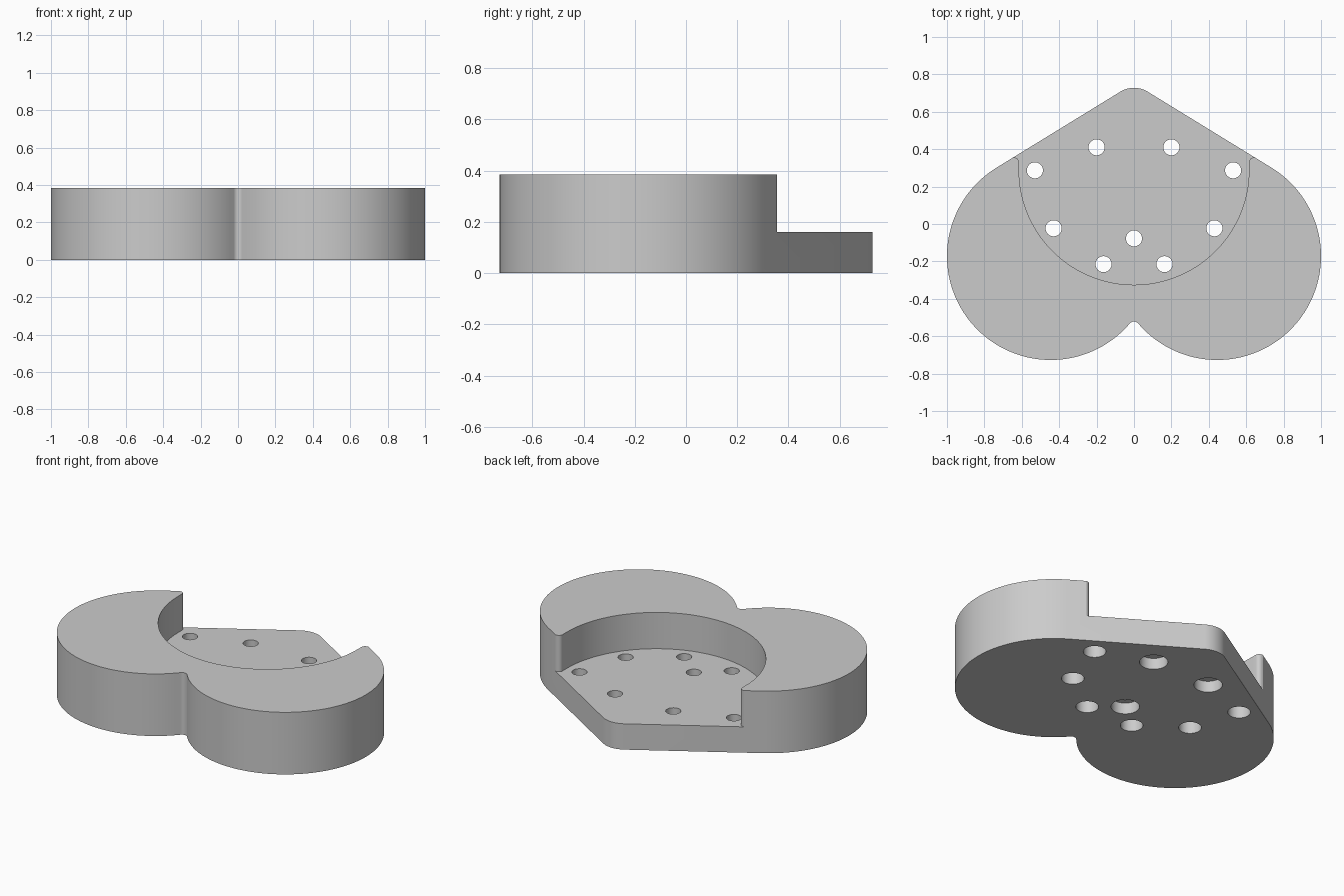
import bpy, bmesh, math
from math import pi, sin, cos, atan2, acos, hypot

if "Cube" in bpy.data.objects:
    bpy.data.objects.remove(bpy.data.objects["Cube"])

HEIGHT, FLOOR = 0.385, 0.16
LOBE, LOBE_R = (0.445, -0.172), 0.555
TIP, TIP_R = (0, 0.588), 0.14
NOTCH_R = 0.03


def arc(c, r, a0, a1, n):
    return [(c[0] + r * cos(a0 + (a1 - a0) * i / n),
             c[1] + r * sin(a0 + (a1 - a0) * i / n)) for i in range(n + 1)]


def mirrored(half):
    # close a right-hand half profile whose ends lie on x = 0
    return half + [(-x, y) for x, y in reversed(half) if x > 1e-5]


def prism(name, pts, z0, z1):
    bm = bmesh.new()
    low = [bm.verts.new((x, y, z0)) for x, y in pts]
    high = [bm.verts.new((x, y, z1)) for x, y in pts]
    bm.faces.new(low[::-1])
    bm.faces.new(high)
    n = len(pts)
    for i in range(n):
        j = (i + 1) % n
        bm.faces.new((low[i], low[j], high[j], high[i]))
    bmesh.ops.recalc_face_normals(bm, faces=bm.faces)
    me = bpy.data.meshes.new(name)
    bm.to_mesh(me)
    bm.free()
    ob = bpy.data.objects.new(name, me)
    bpy.context.collection.objects.link(ob)
    return ob


# Outline: filleted notch, round lobe, tangent straight side, rounded tip
notch_y = LOBE[1] - math.sqrt((LOBE_R + NOTCH_R) ** 2 - LOBE[0] ** 2)
a = atan2(LOBE[1] - notch_y, LOBE[0])
dx, dy = LOBE[0] - TIP[0], LOBE[1] - TIP[1]
t = atan2(dy, dx) + acos((TIP_R - LOBE_R) / hypot(dx, dy))
half = (arc((0, notch_y), NOTCH_R, pi / 2, a, 6)[:-1]
        + arc(LOBE, LOBE_R, a + pi, t + 2 * pi, 80)
        + arc(TIP, TIP_R, t, pi / 2, 8))
body = prism("heart_body", mirrored(half), 0, HEIGHT)

# Pocket: round recess with softened corners, open at the back
corner = 0.025
pocket = mirrored(arc((0, 0.29), 0.615, -pi / 2, 0, 40)
                  + arc((0.615 + corner, 0.355 - corner), corner, pi, pi / 2, 6)
                  + [(1.2, 0.355), (1.2, 1.0), (0, 1.0)])
cutters = [prism("pocket_cutter", pocket, FLOOR, 0.6)]

# Screw holes, each with a wider bore from below: x, y, bore radius, bore depth
holes = [(0.2, 0.41, 0.08, 0.07), (0.53, 0.287, 0.064, 0.09),
         (0.43, -0.023, 0.064, 0.09), (0.163, -0.215, 0.064, 0.09),
         (0, -0.077, 0.08, 0.07)]
for x, y, r, depth in holes:
    for s in ((1, -1) if x else (1,)):
        for rad, z0, z1 in ((0.043, -0.1, 0.3), (r, -0.1, depth)):
            cutters.append(prism("hole_cutter", arc((s * x, y), rad, 0, 2 * pi, 32)[:-1], z0, z1))

for c in cutters:
    c.hide_render = True
    m = body.modifiers.new("cut", 'BOOLEAN')
    m.operation, m.solver, m.object = 'DIFFERENCE', 'EXACT', c

# Bake the cuts, then remove the cutters
deps = bpy.context.evaluated_depsgraph_get()
body_mesh = bpy.data.meshes.new_from_object(body.evaluated_get(deps))
body.modifiers.clear()
body.data = body_mesh
for c in cutters:
    bpy.data.objects.remove(c)

# Plain grey, smooth curves with sharp rims
grey = bpy.data.materials.new("plain_grey")
grey.diffuse_color = (0.6, 0.6, 0.6, 1)
grey.use_nodes = True
grey.node_tree.nodes["Principled BSDF"].inputs["Base Color"].default_value = grey.diffuse_color
body_mesh.materials.clear()
body_mesh.materials.append(grey)
bpy.context.view_layer.objects.active = body
body.select_set(True)
bpy.ops.object.shade_smooth_by_angle(angle=math.radians(30))
